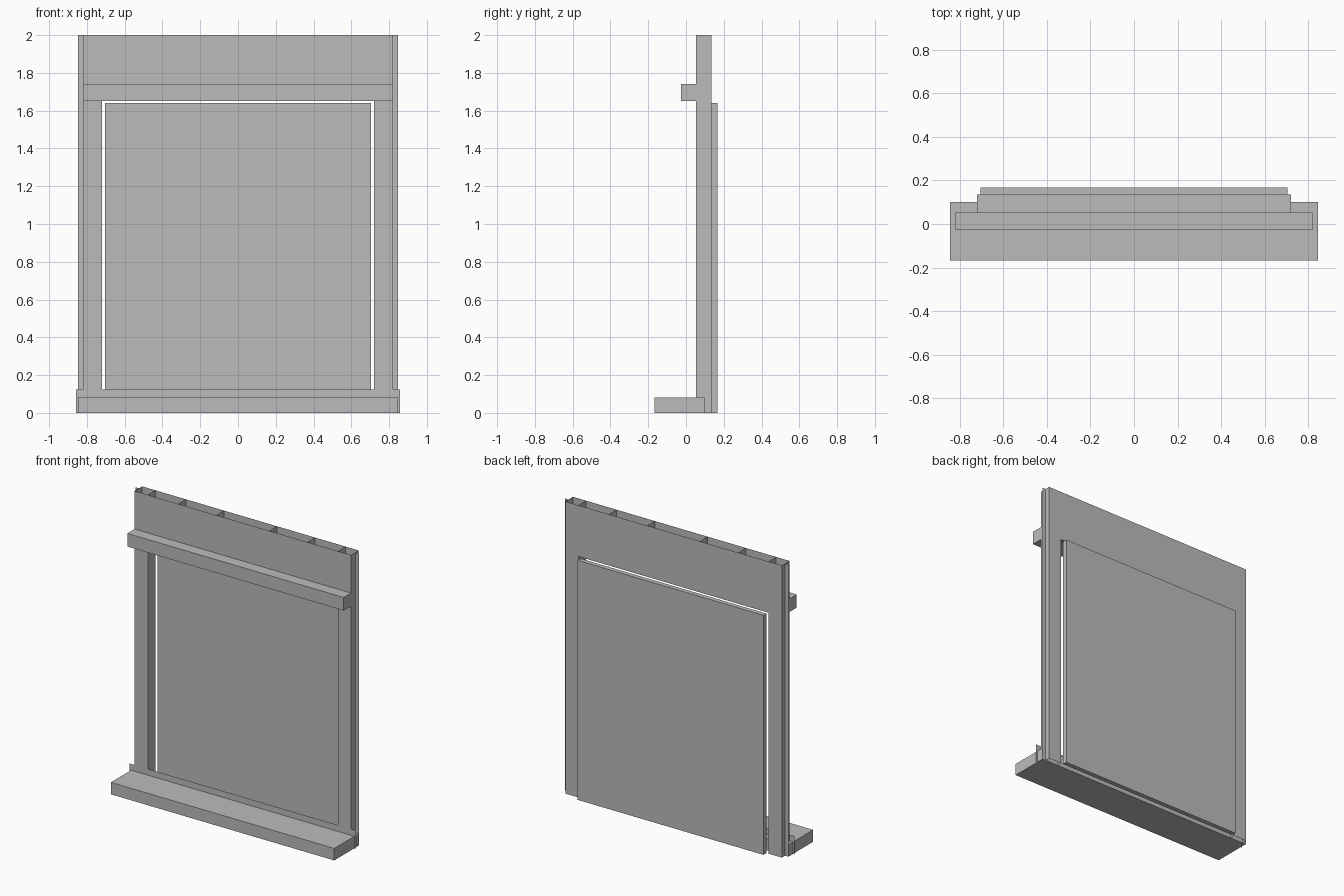
import bpy, bmesh

if "Cube" in bpy.data.objects:
    bpy.data.objects.remove(bpy.data.objects["Cube"])

# One plain grey for the whole model
grey = bpy.data.materials.new("plain_grey")
grey.diffuse_color = (0.5, 0.5, 0.5, 1)
grey.use_nodes = True
grey.node_tree.nodes["Principled BSDF"].inputs["Base Color"].default_value = grey.diffuse_color


def finish(name, bm):
    mesh = bpy.data.meshes.new(name)
    bm.to_mesh(mesh)
    bm.free()
    mesh.materials.append(grey)
    obj = bpy.data.objects.new(name, mesh)
    bpy.context.collection.objects.link(obj)
    return obj


def box(name, x, y, z):
    """Closed box from (min, max) ranges."""
    bm = bmesh.new()
    bmesh.ops.create_cube(bm, size=1)
    for v in bm.verts:
        v.co = [r[0] if c < 0 else r[1] for c, r in zip(v.co, (x, y, z))]
    return finish(name, bm)


def sheet(bm, x, y, z, flip=False):
    """Flat rectangle; the one range given as a plain number is constant."""
    if not isinstance(y, tuple):      # faces -y
        pts = [(x[0], y, z[0]), (x[1], y, z[0]), (x[1], y, z[1]), (x[0], y, z[1])]
    elif not isinstance(x, tuple):    # faces +x
        pts = [(x, y[0], z[0]), (x, y[1], z[0]), (x, y[1], z[1]), (x, y[0], z[1])]
    else:                             # faces +z
        pts = [(x[0], y[0], z), (x[1], y[0], z), (x[1], y[1], z), (x[0], y[1], z)]
    if flip:
        pts.reverse()
    bm.faces.new([bm.verts.new(p) for p in pts])


W, OPEN, HEAD, TOP = 0.82, 0.72, 1.65, 2.0
FRONT, BACK, FLANGE = 0.052, 0.135, 0.10
depth = (FRONT, BACK)

# Hollow wall frame of thin sheets, open at the top
bm = bmesh.new()
for y, flip in ((FRONT, False), (BACK, True)):
    sheet(bm, (-W, -OPEN), y, (0, HEAD), flip)
    sheet(bm, (OPEN, W), y, (0, HEAD), flip)
    sheet(bm, (-W, W), y, (HEAD, TOP), flip)
for s in (-1, 1):
    sheet(bm, s * W, depth, (0, TOP), s < 0)       # outer side
    sheet(bm, s * OPEN, depth, (0, TOP), s > 0)    # opening reveal
sheet(bm, (-OPEN, OPEN), depth, HEAD, True)        # underside of header
finish("wall_frame", bm)

# Ribs inside the header
bm = bmesh.new()
for x in (-0.49, -0.2, 0.2, 0.49):
    sheet(bm, x, depth, (HEAD, TOP))
finish("header_ribs", bm)

# Thin fixing flanges along both sides
bm = bmesh.new()
for s in (-1, 1):
    sheet(bm, tuple(sorted((s * W, s * 0.848))), FLANGE, (0, TOP))
finish("side_flanges", bm)

# Thin base plate across the bottom of the opening
bm = bmesh.new()
sheet(bm, (-0.858, 0.858), FRONT - 0.001, (0, 0.125))
finish("base_plate", bm)

# Solid parts
box("sill", (-0.846, 0.846), (-0.167, FLANGE), (0, 0.082))
box("head_ledge", (-W, W), (-0.027, FRONT), (HEAD, 1.74))
box("back_panel", (-0.704, 0.704), (BACK, 0.167), (0, 1.64))
